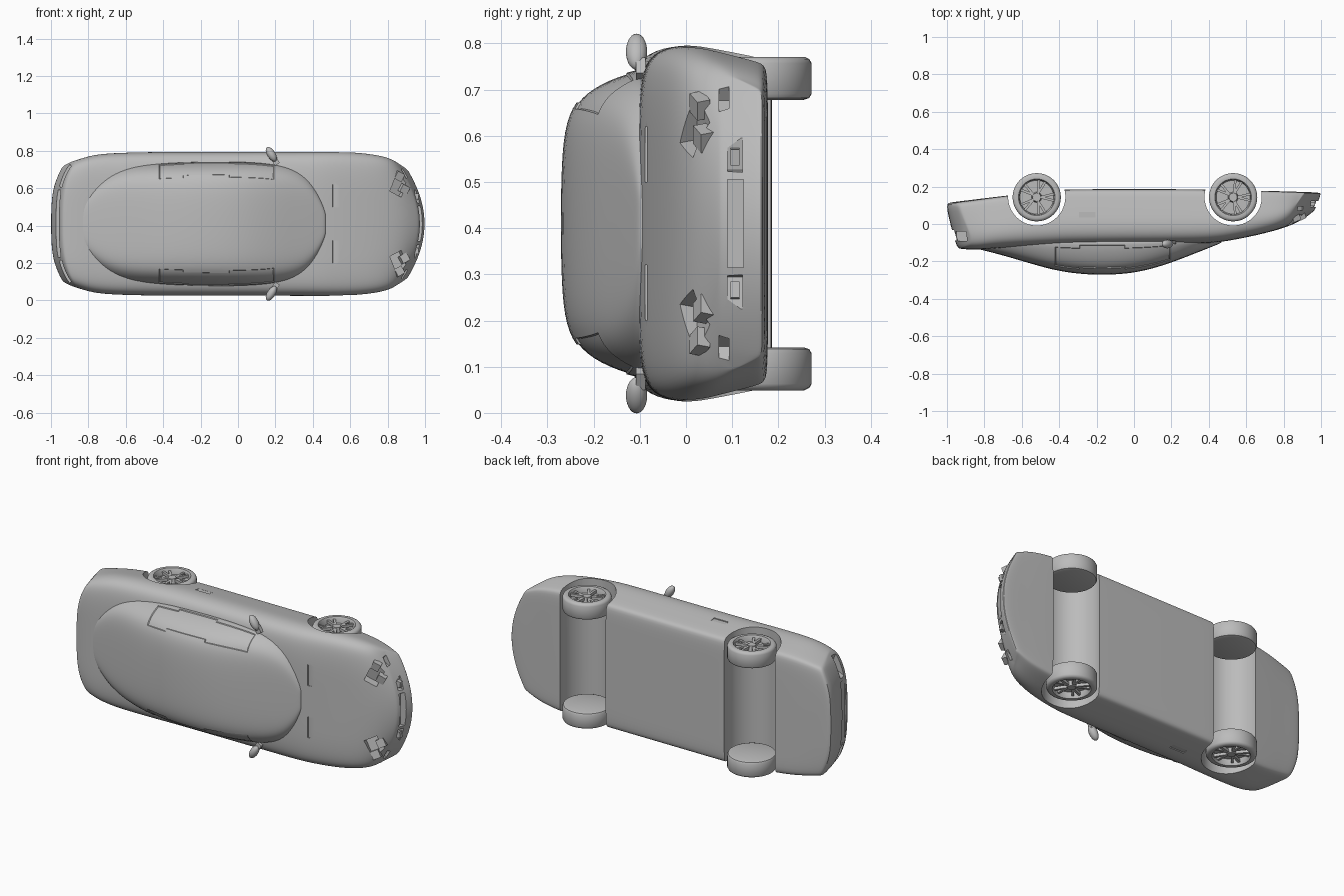
import bpy, bmesh, math
from mathutils import Matrix

cube = bpy.data.objects.get("Cube")
if cube:
    bpy.data.objects.remove(cube)

# Parts are laid out as a car on its wheels (x nose, y side, z up), then tipped on the side
POSE = Matrix.Translation((0, 0, 0.41)) @ Matrix.Rotation(math.radians(90), 4, 'X')

paint = bpy.data.materials.new("plain grey")
paint.use_nodes = True
paint.diffuse_color = (0.5, 0.5, 0.5, 1)
paint.node_tree.nodes["Principled BSDF"].inputs["Base Color"].default_value = (0.5, 0.5, 0.5, 1)


def finish(name, bm):
    bmesh.ops.recalc_face_normals(bm, faces=bm.faces)
    bm.transform(POSE)
    me = bpy.data.meshes.new(name)
    bm.to_mesh(me)
    bm.free()
    me.materials.append(paint)
    ob = bpy.data.objects.new(name, me)
    bpy.context.collection.objects.link(ob)
    return ob


def activate(ob):
    bpy.ops.object.select_all(action='DESELECT')
    ob.select_set(True)
    bpy.context.view_layer.objects.active = ob


def smooth(ob, angle=35):
    activate(ob)
    bpy.ops.object.shade_smooth_by_angle(angle=math.radians(angle))


def apply_subsurf(ob):
    activate(ob)
    mod = ob.modifiers.new("subsurf", 'SUBSURF')
    mod.levels = mod.render_levels = 2
    bpy.ops.object.modifier_apply(modifier=mod.name)


def box(bm, centre, size, turn=0, tilt=0):
    m = (Matrix.Translation(centre) @ Matrix.Rotation(math.radians(turn), 4, 'Z')
         @ Matrix.Rotation(math.radians(tilt), 4, 'Y') @ Matrix.Diagonal((*size, 1)))
    bmesh.ops.create_cube(bm, size=1, matrix=m)


def both(bm, centre, size, turn=0, tilt=0):
    x, y, z = centre
    box(bm, (x, y, z), size, turn, tilt)
    box(bm, (x, -y, z), size, -turn, tilt)


def loft(name, halves):
    """Skin mirrored half sections; ends are closed by joining floor to roof."""
    bm = bmesh.new()
    n = len(halves[0]) - 1
    m = 2 * n
    rings = []
    for half in halves:
        full = half + [(x, -y, z) for x, y, z in half[n - 1:0:-1]]
        rings.append([bm.verts.new(p) for p in full])
    for a, b in zip(rings, rings[1:]):
        for i in range(m):
            j = (i + 1) % m
            bm.faces.new((a[i], a[j], b[j], b[i]))
    for r in (rings[0], rings[-1]):
        for k in range(n // 2):
            for s in (1, -1):
                ids = [s * k, s * (k + 1), s * (n - k - 1), s * (n - k)]
                bm.faces.new([r[i] for i in dict.fromkeys(i % m for i in ids)])
    return finish(name, bm)


# Main body: (x, half width, top, bottom, lean, bow)
BODY_RING = [(0, 0), (.3, 0), (.6, 0), (.89, 0), (.925, .06), (.965, .35), (1, .6),
             (.99, .77), (.94, .9), (.83, .97), (.6, 1), (.3, 1), (0, 1)]
BODY = [(-1.01, .335, .125, -.105, .06, .09), (-.99, .34, .133, -.115, .055, .085),
        (-.9, .355, .138, -.125, .04, .05), (-.78, .372, .132, -.14, .01, .01),
        (-.65, .382, .125, -.155, 0, 0), (-.42, .386, .115, -.182, 0, 0),
        (-.36, .386, .112, -.186, 0, 0), (0, .386, .108, -.186, 0, 0),
        (.36, .387, .105, -.186, 0, 0), (.47, .388, .097, -.182, 0, 0),
        (.62, .385, .068, -.178, 0, 0), (.76, .37, .035, -.176, 0, -.01),
        (.88, .348, -.003, -.172, -.01, -.05), (.96, .322, -.045, -.17, -.025, -.085),
        (1.0, .315, -.072, -.166, -.032, -.11), (1.004, .312, -.078, -.163, -.033, -.11)]
sections = []
for x, w, top, low, lean, bow in BODY:
    power = 4 if x < 0 else 2
    sections.append([(x + lean * t + bow * f ** power, w * f, low + (top - low) * t)
                     for f, t in BODY_RING])
body = loft("body_shell", sections)
apply_subsurf(body)

# Wheel tunnels and recesses cut from the body
AXLES = (-.52, .53)
bm = bmesh.new()
for x in AXLES:
    m = Matrix.Translation((x, 0, -.145)) @ Matrix.Rotation(math.pi / 2, 4, 'X')
    bmesh.ops.create_cone(bm, cap_ends=True, segments=64, radius1=.153, radius2=.153,
                          depth=1, matrix=m)
both(bm, (.872, .222, -.01), (.075, .14, .06), -28, 22)     # headlight wells
both(bm, (.53, .15, .095), (.05, .12, .02), 0, -8)          # bonnet vents
both(bm, (.9, .285, -.082), (.05, .08, .022), -35)          # corner vents
both(bm, (.98, .145, -.106), (.08, .07, .032), -8)          # nose lamp openings
box(bm, (.99, 0, -.107), (.08, .19, .034))                  # nose intake
both(bm, (-.25, .39, -.05), (.09, .03, .028))               # door handle pockets
both(bm, (-.925, .26, .065), (.1, .1, .05), 25)             # tail lamp wells
box(bm, (-.98, 0, .06), (.06, .36, .055))                   # tail panel
cutter = finish("body_cutter", bm)
cutter.hide_render = True
cut = body.modifiers.new("cut", 'BOOLEAN')
cut.operation, cut.solver, cut.object = 'DIFFERENCE', 'EXACT', cutter
activate(body)
bpy.ops.object.modifier_apply(modifier=cut.name)
bpy.data.objects.remove(cutter)
smooth(body, 32)

# Glass and roof canopy: (x, half width, height)
CANOPY_RING = [(0, 0), (.4, 0), (.65, 0), (.8, 0), (.9, 0), (1, 0),
               (.92, .47), (.81, .8), (.65, .95), (.4, 1), (0, 1.01)]
CANOPY = [(-.85, .07, .13), (-.835, .13, .134), (-.8, .18, .141), (-.72, .26, .162),
          (-.6, .312, .196), (-.42, .333, .25), (-.25, .34, .271), (-.08, .343, .27),
          (.06, .34, .25), (.2, .328, .206), (.3, .298, .167), (.38, .245, .136),
          (.44, .15, .112), (.47, .06, .1)]
canopy = loft("roof_canopy", [[(x, w * f, .085 + (h - .085) * t) for f, t in CANOPY_RING]
                              for x, w, h in CANOPY])
apply_subsurf(canopy)

# Side windows are set slightly into the canopy
bm = bmesh.new()
bm.from_mesh(canopy.data)
panes = []
for f in bm.faces:
    x, y, z = POSE.inverted() @ f.calc_center_median()
    if -.4 < x < .2 and abs(y) > .24 and .12 < z < .235:
        panes.append(f)
bmesh.ops.inset_region(bm, faces=panes, thickness=.004, depth=-.004)
bm.to_mesh(canopy.data)
bm.free()
smooth(canopy, 40)

# Lamps inside the headlight wells, and dividers in the nose
bm = bmesh.new()
both(bm, (.888, .185, -.038), (.045, .045, .03), -28, 22)
both(bm, (.86, .255, -.03), (.045, .045, .03), -28, 22)
finish("headlamps", bm)
bm = bmesh.new()
both(bm, (.95, .145, -.106), (.03, .035, .02), -8)
finish("nose_lamps", bm)

# Door mirrors
bm = bmesh.new()
for s in (1, -1):
    m = (Matrix.Translation((.178, s * .372, .107)) @ Matrix.Rotation(s * math.radians(32), 4, 'Z')
         @ Matrix.Diagonal((.022, .044, .023, 1)))
    bmesh.ops.create_uvsphere(bm, u_segments=24, v_segments=14, radius=1, matrix=m)
    box(bm, (.2, s * .335, .098), (.03, .04, .02), s * 32)
smooth(finish("door_mirrors", bm), 50)

# Wheels: turned tyre and rim with five pairs of spokes
TYRE = [(0, -.046), (.112, -.046), (.124, -.042), (.129, -.033), (.129, .033), (.124, .042),
        (.114, .047), (.098, .046), (.094, .04), (.09, .012), (0, .012)]


def wheel(name, x, side):
    bm = bmesh.new()
    vs = [bm.verts.new((r, w, 0)) for r, w in TYRE]
    es = [bm.edges.new(pair) for pair in zip(vs, vs[1:])]
    bmesh.ops.spin(bm, geom=vs + es, axis=(0, 1, 0), cent=(0, 0, 0),
                   angle=math.tau, steps=48, use_merge=True)
    bmesh.ops.remove_doubles(bm, verts=bm.verts, dist=1e-5)
    for i in range(5):
        for lean in (-14, 14):
            m = (Matrix.Rotation(math.tau * i / 5, 4, 'Y') @ Matrix.Translation((.02, .026, 0))
                 @ Matrix.Rotation(math.radians(lean), 4, 'Y')
                 @ Matrix.Translation((.037, 0, 0)) @ Matrix.Diagonal((.076, .016, .013, 1)))
            bmesh.ops.create_cube(bm, size=1, matrix=m)
    hub = Matrix.Translation((0, .024, 0)) @ Matrix.Rotation(-math.pi / 2, 4, 'X')
    bmesh.ops.create_cone(bm, cap_ends=True, segments=24, radius1=.028, radius2=.022,
                          depth=.028, matrix=hub)
    bm.transform(Matrix.Translation((x, side * .314, -.143)) @ Matrix.Diagonal((1, side, 1, 1)))
    smooth(finish(name, bm), 35)


for x, end in zip(AXLES, ("rear", "front")):
    for side, label in ((1, "upper"), (-1, "lower")):
        wheel(f"{end}_{label}_wheel", x, side)
